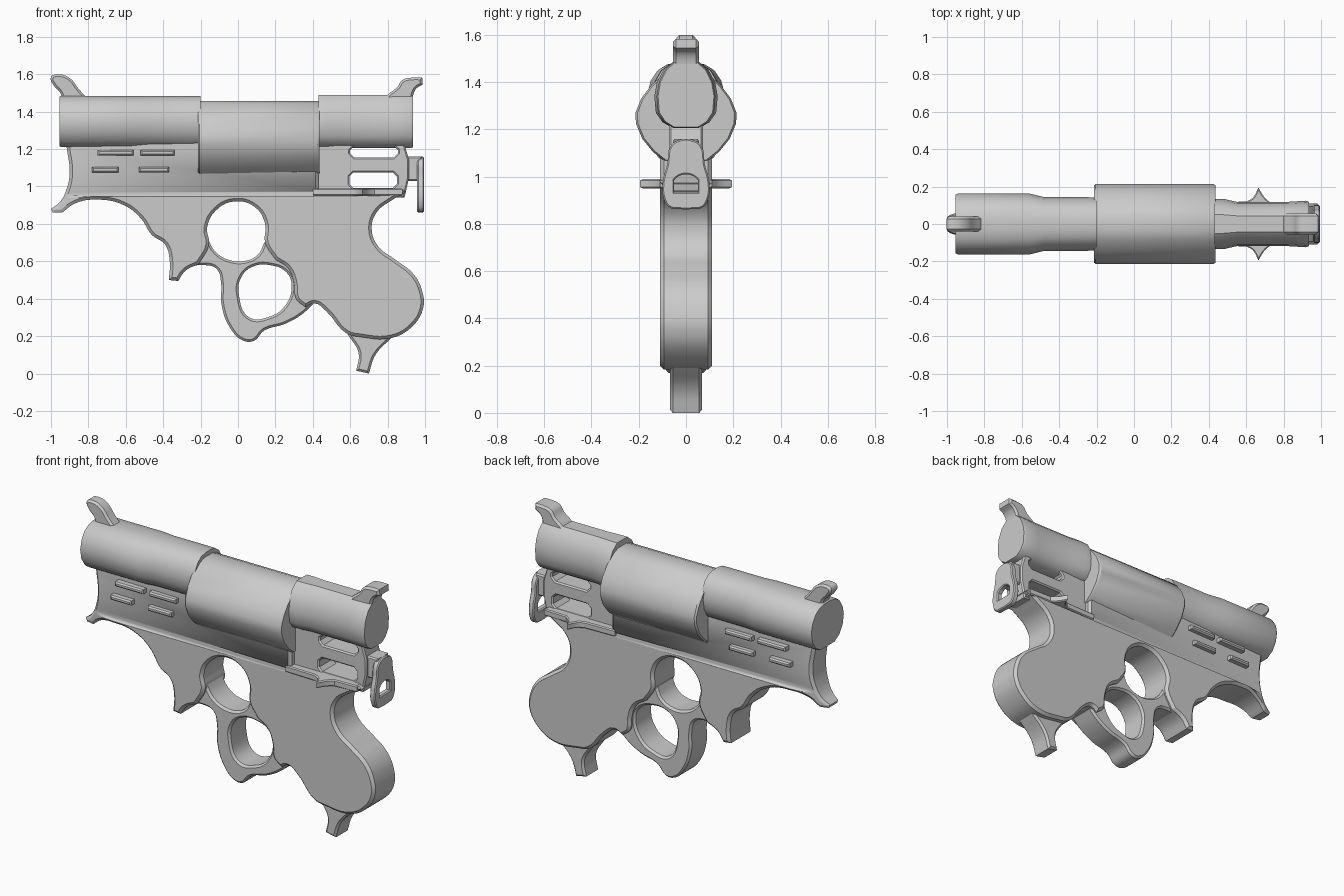
import bpy, bmesh
from math import pi

FRONT, SIDE = (pi / 2, 0, 0), (pi / 2, 0, pi / 2)


def finish(ob, angle):
    bm = bmesh.new()
    bm.from_mesh(ob.data)
    bmesh.ops.remove_doubles(bm, verts=bm.verts, dist=0.0004)
    bmesh.ops.recalc_face_normals(bm, faces=bm.faces)
    bm.to_mesh(ob.data)
    bm.free()
    bpy.ops.object.select_all(action='DESELECT')
    ob.select_set(True)
    bpy.context.view_layer.objects.active = ob
    bpy.ops.object.shade_smooth_by_angle(angle=angle)
    return ob


def plate(name, loops, half, rot=FRONT, loc=(0, 0, 0), bevel=0.012):
    """Extruded smooth outline; later loops are holes; a third item marks a sharp corner."""
    cu = bpy.data.curves.new(name, 'CURVE')
    cu.dimensions, cu.fill_mode, cu.resolution_u = '2D', 'BOTH', 5
    cu.extrude, cu.bevel_depth, cu.offset = half - bevel, bevel, -bevel
    cu.bevel_resolution = 0
    for loop in loops:
        sp = cu.splines.new('BEZIER')
        sp.bezier_points.add(len(loop) - 1)
        sp.use_cyclic_u = True
        for bp, p in zip(sp.bezier_points, loop):
            bp.co = (p[0], p[1], 0)
            kind = 'VECTOR' if len(p) > 2 else 'AUTO'
            bp.handle_left_type = bp.handle_right_type = kind
    ob = bpy.data.objects.new(name, cu)
    bpy.context.collection.objects.link(ob)
    ob.rotation_euler, ob.location = rot, loc
    bpy.ops.object.select_all(action='DESELECT')
    ob.select_set(True)
    bpy.context.view_layer.objects.active = ob
    bpy.ops.object.convert(target='MESH')
    return finish(bpy.context.view_layer.objects.active, 0.4)


def mirrored(half):
    return half + [(-p[0],) + tuple(p[1:]) for p in reversed(half)]


def loft(name, half, stations):
    """Sweep a mirrored y/z section along x; stations are (x, width scale, height scale)."""
    sec = mirrored(half)
    mid = sum(p[1] for p in sec) / len(sec)
    bm = bmesh.new()
    rings = [[bm.verts.new((x, y * sy, mid + (z - mid) * sz)) for y, z in sec]
             for x, sy, sz in stations]
    n = len(sec)
    for a, b in zip(rings, rings[1:]):
        for i in range(n):
            bm.faces.new((a[i], a[(i + 1) % n], b[(i + 1) % n], b[i]))
    bm.faces.new(rings[0])
    bm.faces.new(rings[-1])
    me = bpy.data.meshes.new(name)
    bm.to_mesh(me)
    bm.free()
    ob = bpy.data.objects.new(name, me)
    bpy.context.collection.objects.link(ob)
    return finish(ob, 0.6)


def box(name, x0, x1, y, z0, z1):
    return plate(name, [[(x0, z0, 1), (x1, z0, 1), (x1, z1, 1), (x0, z1, 1)]], y, bevel=0.008)


# frame and grip
frame = plate("frame_and_grip", [[
    (-0.92, 1.25, 1), (-0.915, 1.2, 1), (-0.9, 1.08), (-0.915, 0.99), (-0.95, 0.92),
    (-1.0, 0.88, 1), (-0.99, 0.86, 1), (-0.94, 0.86, 1), (-0.87, 0.91), (-0.75, 0.93),
    (-0.61, 0.9), (-0.52, 0.83), (-0.46, 0.74), (-0.39, 0.69), (-0.365, 0.6),
    (-0.37, 0.5, 1), (-0.32, 0.495, 1), (-0.28, 0.55), (-0.21, 0.585, 1), (-0.155, 0.69),
    (-0.165, 0.78), (-0.12, 0.87), (-0.02, 0.92), (0.09, 0.89), (0.145, 0.8),
    (0.145, 0.7), (0.2, 0.61, 1), (0.27, 0.56), (0.3, 0.48), (0.31, 0.4),
    (0.36, 0.355, 1), (0.41, 0.375), (0.47, 0.335), (0.58, 0.215), (0.66, 0.195), (0.82, 0.19),
    (0.93, 0.25), (0.99, 0.35), (0.985, 0.44), (0.94, 0.53), (0.84, 0.61),
    (0.75, 0.68), (0.715, 0.77), (0.74, 0.86), (0.82, 0.925), (0.9, 0.97, 1),
    (0.88, 0.985, 1), (0.43, 0.99, 1), (0.43, 1.25, 1)]], 0.11, bevel=0.016)
# narrow the frame towards the front beak
for v in frame.data.vertices:
    x = v.co.x
    depth = 'z' if frame.rotation_euler.x else 'y'
    if x < -0.78:
        setattr(v.co, depth, getattr(v.co, depth) * (1 - 0.6 * (-0.78 - x) / 0.22))

# grip toe
plate("grip_toe", [[(0.54, 0.27, 1), (0.6, 0.19), (0.645, 0.11), (0.632, 0.015, 1),
                    (0.7, 0.0, 1), (0.735, 0.1), (0.82, 0.19, 1), (0.75, 0.3, 1)]], 0.068)

# double ring finger guard
plate("finger_guard", [[
    (-0.27, 0.57, 1), (-0.19, 0.58), (-0.115, 0.56), (-0.09, 0.48), (-0.09, 0.38),
    (-0.04, 0.24), (0.03, 0.175), (0.085, 0.175), (0.14, 0.23), (0.25, 0.265),
    (0.34, 0.315), (0.4, 0.37, 1), (0.36, 0.5, 1), (0.24, 0.68, 1), (0.14, 0.7, 1),
    (0.11, 0.64), (0.05, 0.605), (-0.04, 0.605), (-0.12, 0.65), (-0.165, 0.73, 1),
    (-0.25, 0.72, 1)],
    [(0.005, 0.42), (0.015, 0.51), (0.075, 0.57), (0.18, 0.578), (0.26, 0.54),
     (0.287, 0.47), (0.25, 0.36), (0.17, 0.305), (0.06, 0.3)]], 0.085)

# barrels and central drum
loft("front_barrel",
     [(0.03, 1.485), (0.08, 1.475), (0.12, 1.45), (0.15, 1.405), (0.163, 1.35),
      (0.152, 1.29), (0.12, 1.24), (0.07, 1.21)],
     [(-0.955, 0.96, 0.97), (-0.94, 1, 1), (-0.56, 1, 1), (-0.48, 0.88, 1),
      (-0.25, 0.88, 1), (-0.2, 0.86, 1)])
loft("central_drum",
     [(0.04, 1.458), (0.085, 1.44), (0.145, 1.39), (0.19, 1.33), (0.214, 1.27),
      (0.212, 1.225), (0.185, 1.16), (0.14, 1.105), (0.09, 1.065)],
     [(-0.215, 0.96, 0.97), (-0.205, 1, 1), (0.425, 1, 1), (0.437, 0.96, 0.97)])
loft("rear_barrel",
     [(0.045, 1.49), (0.085, 1.455), (0.112, 1.4), (0.122, 1.34), (0.116, 1.27),
      (0.09, 1.23), (0.05, 1.205)],
     [(0.43, 1.1, 1), (0.48, 1.1, 1), (0.55, 0.97, 1), (0.82, 0.97, 1),
      (0.92, 1.02, 1), (0.935, 0.97, 0.97)])

# front and rear sights
plate("front_sight", [[(-0.8, 1.465, 1), (-0.85, 1.52), (-0.9, 1.58), (-0.96, 1.6),
                       (-1.0, 1.585), (-0.985, 1.54), (-0.95, 1.5), (-0.94, 1.45, 1)]], 0.04)
plate("rear_sight", [[(0.78, 1.46, 1), (0.8, 1.49), (0.85, 1.53), (0.88, 1.57), (0.93, 1.582),
                      (0.985, 1.582, 1), (0.987, 1.545, 1), (0.95, 1.52),
                      (0.93, 1.45, 1)]], 0.055)


# slotted rear bracket
def slot(x0, x1, z0, z1, c=0.022):
    return [(x0, z0 + c, 1), (x0, z1 - c, 1), (x0 + c, z1, 1), (x1 - c, z1, 1),
            (x1, z1 - c, 1), (x1, z0 + c, 1), (x1 - c, z0, 1), (x0 + c, z0, 1)]


plate("slotted_bracket", [[(0.4, 0.94, 1), (0.89, 0.94, 1), (0.915, 1.05, 1), (0.915, 1.14, 1),
                           (0.88, 1.26, 1), (0.4, 1.26, 1)],
                          slot(0.6, 0.855, 1.155, 1.217), slot(0.595, 0.85, 0.992, 1.075)],
      0.072, bevel=0.008)

# side ledge with a small wing on each side
plate("side_ledge", [mirrored([(0.115, 0.4, 1), (0.12, 0.6, 1), (0.14, 0.635), (0.195, 0.665, 1),
                               (0.14, 0.7), (0.115, 0.73, 1), (0.11, 0.88, 1)])],
      0.02, (pi, 0, pi / 2), (0, 0, 0.97), bevel=0.006)

# pierced hammer plate and its mount
plate("hammer_plate", [mirrored([(0.03, 1.155), (0.065, 1.13), (0.08, 1.05), (0.098, 0.98),
                                 (0.095, 0.91), (0.07, 0.87), (0.03, 0.863)]),
                       mirrored([(0.025, 1.005), (0.05, 0.985, 1), (0.05, 0.935, 1)])],
      0.018, SIDE, (0.976, 0, 0), bevel=0.006)
box("hammer_mount", 0.86, 0.98, 0.055, 1.03, 1.16)

# raised rails along the front frame
for i, (x0, x1, z) in enumerate([(-0.75, -0.56, 1.18), (-0.52, -0.34, 1.18),
                                 (-0.78, -0.64, 1.09), (-0.53, -0.37, 1.09)]):
    box(f"frame_rail_{i + 1}", x0, x1, 0.12, z - 0.014, z + 0.014)
